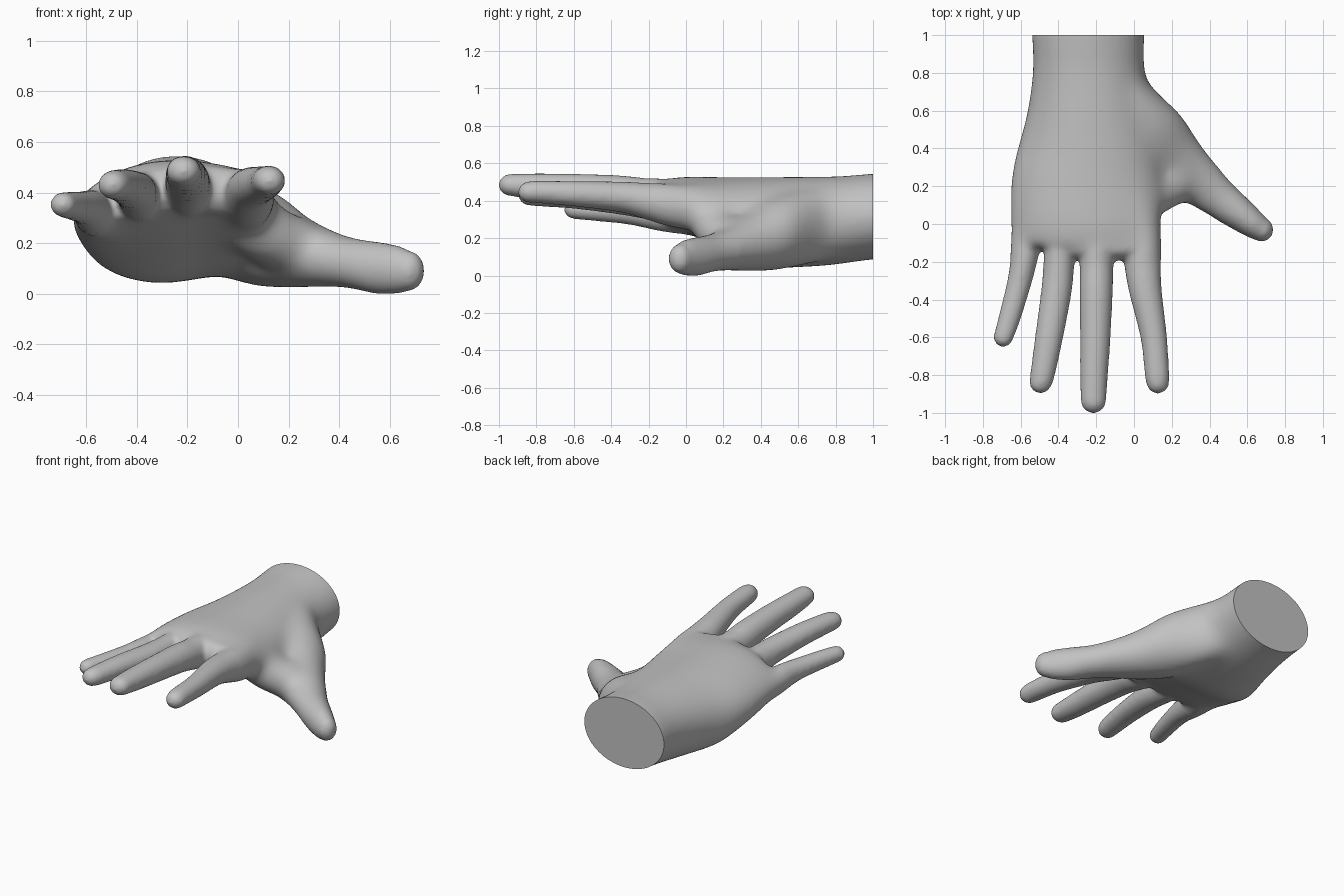
import bpy, bmesh, math
from mathutils import Vector

if "Cube" in bpy.data.objects:
    bpy.data.objects.remove(bpy.data.objects["Cube"])

SIDES = 32
bm = bmesh.new()


def spline(pts, steps=4):
    """Catmull-Rom points through a path of equal-length tuples."""
    p = [pts[0]] + list(pts) + [pts[-1]]
    out = []
    for i in range(1, len(p) - 2):
        for s in range(steps):
            t = s / steps
            out.append([0.5 * (2 * b + (c - a) * t + (2 * a - 5 * b + 4 * c - d) * t * t
                               + (3 * b - a - 3 * c + d) * t ** 3)
                        for a, b, c, d in zip(p[i - 1], p[i], p[i + 1], p[i + 2])])
    return out + [list(pts[-1])]


def limb(pts, cap=None):
    """Loft upright oval sections (x, y, z, half width, half height, outer droop,
    underside fullness) along a path and close the far end with a round tip."""
    pts = spline([tuple(q) + (0, 0)[len(q) - 5:] for q in pts])
    rings = []
    for i, q in enumerate(pts):
        a, b = pts[max(i - 1, 0)], pts[min(i + 1, len(pts) - 1)]
        d = Vector((b[0] - a[0], b[1] - a[1], 0)).normalized()
        rings.append((Vector(q[:3]), d, *q[3:]))
    c, d, w, h, droop, full = rings[-1]
    reach = w if cap is None else cap
    for k in range(1, 6):
        ang = math.radians(16.5 * k)
        s = math.cos(ang)
        rings.append((c + d * reach * math.sin(ang), d, w * s, h * s, droop, full))
    loops = []
    for c, d, w, h, droop, full in rings:
        side = Vector((-d.y, d.x, 0))
        loop = []
        for k in range(SIDES):
            a = math.tau * k / SIDES
            e = 2 / (2 + full) if math.sin(a) < 0 else 1
            u = math.copysign(abs(math.cos(a)) ** e, math.cos(a))
            v = math.copysign(abs(math.sin(a)) ** e, math.sin(a))
            co = c + side * (w * u) + Vector((0, 0, h * v))
            if side.x * u < 0:
                co.z -= droop * u * u
            if v < 0:
                # hollow of the palm
                co.z += .06 * full * math.exp(-((co.x + .13) / .1) ** 2)
            loop.append(bm.verts.new(co))
        loops.append(loop)
    for l0, l1 in zip(loops, loops[1:]):
        for k in range(SIDES):
            n = (k + 1) % SIDES
            bm.faces.new((l0[k], l0[n], l1[n], l1[k]))
    bm.faces.new(loops[0])
    bm.faces.new(loops[-1])


# wrist and palm, drooping toward the little finger
limb([(-.243, 1.12, .325, .296, .229, 0, 0),
      (-.243, 1.0, .325, .296, .229, 0, 0),
      (-.24, .8, .303, .3, .239, 0, .1),
      (-.237, .6, .294, .33, .246, .01, .3),
      (-.238, .4, .296, .377, .241, .025, .5),
      (-.252, .2, .342, .404, .195, .045, .5),
      (-.257, 0, .392, .403, .148, .07, .5),
      (-.258, -.09, .412, .39, .115, .08, .4)], cap=.06)

# index finger
limb([(-.03, .25, .38, .09, .11), (.035, 0, .375, .105, .125),
      (.045, -.2, .405, .098, .1), (.06, -.35, .43, .087, .082),
      (.105, -.6, .447, .07, .068), (.122, -.8, .457, .065, .06),
      (.126, -.838, .456, .061, .057)])
# middle finger
limb([(-.2, .25, .4, .09, .11), (-.2, 0, .41, .1, .12),
      (-.198, -.2, .43, .09, .1), (-.2, -.35, .455, .088, .09),
      (-.205, -.6, .474, .081, .08), (-.212, -.8, .485, .074, .071),
      (-.215, -.935, .494, .068, .06)])
# ring finger
limb([(-.34, .25, .38, .09, .11), (-.38, 0, .385, .09, .11),
      (-.397, -.2, .4, .082, .092), (-.41, -.35, .415, .081, .08),
      (-.45, -.6, .435, .074, .068), (-.485, -.8, .44, .065, .06),
      (-.495, -.838, .44, .06, .056)])
# little finger
limb([(-.48, .25, .32, .09, .1), (-.555, 0, .32, .09, .1),
      (-.585, -.2, .34, .071, .08), (-.61, -.32, .35, .064, .066),
      (-.66, -.5, .358, .058, .056), (-.692, -.6, .362, .052, .05)])
# thumb
limb([(-.16, .98, .31, .1, .15), (-.04, .7, .277, .127, .2),
      (.09, .475, .232, .192, .197), (.22, .328, .181, .167, .153),
      (.35, .215, .15, .131, .116), (.45, .135, .13, .106, .1),
      (.55, .06, .112, .09, .103), (.63, 0, .105, .075, .095),
      (.675, -.03, .1, .064, .08)])
# web between thumb and palm
limb([(-.02, .15, .33, .13, .15), (.09, .17, .27, .135, .145), (.2, .22, .21, .125, .12)])
# webs between the finger roots
limb([(.03, -.11, .405, .08, .095), (-.2, -.115, .425, .08, .1),
      (-.4, -.11, .4, .07, .09)], cap=.03)

bmesh.ops.recalc_face_normals(bm, faces=bm.faces)
raw = bpy.data.meshes.new("hand_parts")
bm.to_mesh(raw)
bm.free()
hand = bpy.data.objects.new("hand", raw)
bpy.context.collection.objects.link(hand)

# fuse all parts into one smooth skin
fuse = hand.modifiers.new("fuse", 'REMESH')
fuse.mode = 'VOXEL'
fuse.voxel_size = 0.013
soft = hand.modifiers.new("soften", 'SMOOTH')
soft.factor = 0.5
soft.iterations = 10
deps = bpy.context.evaluated_depsgraph_get()
skin = bpy.data.meshes.new_from_object(hand.evaluated_get(deps))
hand.modifiers.clear()
hand.data = skin
bpy.data.meshes.remove(raw)
skin.name = "hand"

bm = bmesh.new()
bm.from_mesh(skin)


def ramp(t):
    return min(1, max(0, t))


# melt the thumb root and knuckles into the palm, fading out at the fingers
zone = []
for v in bm.verts:
    x, y, z = v.co
    w = ramp((y + .15) / .15) * ramp((.98 - y) / .12) * ramp((.45 - x) / .2)
    if w > 0:
        zone.append((v, .6 * w, [e.other_vert(v) for e in v.link_edges]))
for _ in range(50):
    moved = [v.co.lerp(sum((n.co for n in near), Vector()) / len(near), w)
             for v, w, near in zone]
    for (v, w, near), co in zip(zone, moved):
        v.co = co

# flat cut at the wrist, base resting on the ground
bmesh.ops.bisect_plane(bm, geom=bm.verts[:] + bm.edges[:] + bm.faces[:],
                       plane_co=(0, 1, 0), plane_no=(0, 1, 0), clear_outer=True)
bmesh.ops.holes_fill(bm, edges=[e for e in bm.edges if e.is_boundary], sides=0)
low = min(v.co.z for v in bm.verts)
bmesh.ops.translate(bm, verts=bm.verts, vec=(0, 0, -low))
bmesh.ops.recalc_face_normals(bm, faces=bm.faces)
bm.to_mesh(skin)
bm.free()

grey = bpy.data.materials.new("plain_grey")
grey.diffuse_color = (0.54, 0.54, 0.54, 1)
grey.use_nodes = True
grey.node_tree.nodes["Principled BSDF"].inputs["Base Color"].default_value = grey.diffuse_color
skin.materials.clear()
skin.materials.append(grey)
for p in skin.polygons:
    p.material_index = 0

bpy.context.view_layer.objects.active = hand
hand.select_set(True)
bpy.ops.object.shade_smooth_by_angle(angle=math.radians(45))
